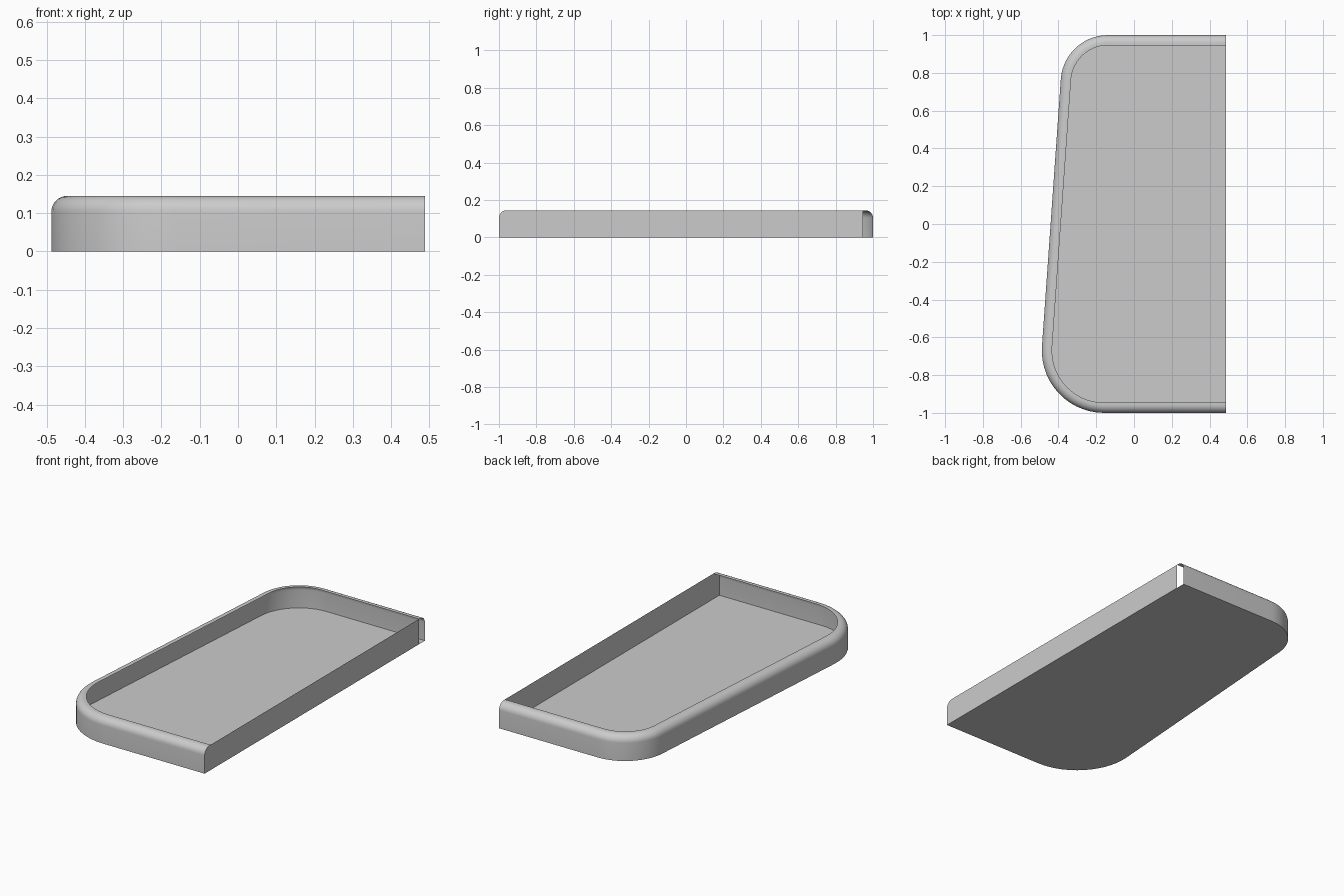
import bpy
from math import sin, cos, pi, atan2

if "Cube" in bpy.data.objects:
    bpy.data.objects.remove(bpy.data.objects["Cube"])

XR, H, R, LIP = 0.488, 0.145, 0.042, 0.054   # open end x, height, edge radius, rim width
A = 0.0695                                   # lean of the long left side


def make(name, verts, faces):
    me = bpy.data.meshes.new(name)
    me.from_pydata(verts, [], faces)
    me.update()
    ob = bpy.data.objects.new(name, me)
    bpy.context.collection.objects.link(ob)
    bpy.ops.object.select_all(action='DESELECT')
    bpy.context.view_layer.objects.active = ob
    ob.select_set(True)
    bpy.ops.object.shade_smooth_by_angle(angle=0.6)
    return ob


def outline(d, n=14):
    """Outline from the back right, round the left side, to the front right, inset by d."""
    pts = [(XR, 1 - d)]
    for cx, cy, r, a0, a1 in ((-0.138, 0.75, 0.25, pi / 2, pi - A),
                              (-0.158, -0.67, 0.33, pi - A, 1.5 * pi)):
        for i in range(n + 1):
            a = a0 + (a1 - a0) * i / n
            pts.append((cx + (r - d) * cos(a), cy + (r - d) * sin(a)))
    return pts + [(XR, -1 + d)]


# wall cross-section as (inset, height), rolled over at the top
N = 8
profile = [(0, 0)] + [(R * (1 - cos(t)), H - R + R * sin(t))
                      for t in (pi / 2 * i / N for i in range(N + 1))] + [(LIP, H)]

# thin wall with rolled rim
verts = [(x, y, z) for d, z in profile for x, y in outline(d)]
n = len(outline(0))
faces = [(k * n + i, k * n + i + 1, (k + 1) * n + i + 1, (k + 1) * n + i)[::-1]
         for k in range(len(profile) - 1) for i in range(n - 1)]
for_out = [f[::-1] for f in faces]
make("rim_wall", verts, [f[::-1] for f in for_out])

# floor sheet
base = [(x, y, 0) for x, y in outline(0)]
make("floor", base, [tuple(range(n))[::-1]])

# flat wall across the straight side, stopping short of the back wall
end = [(XR, -1 + d, z) for d, z in profile] + [(XR, 1 - LIP, H), (XR, 1 - LIP, 0)]
make("straight_wall", end, [tuple(range(len(end)))[::-1]])
